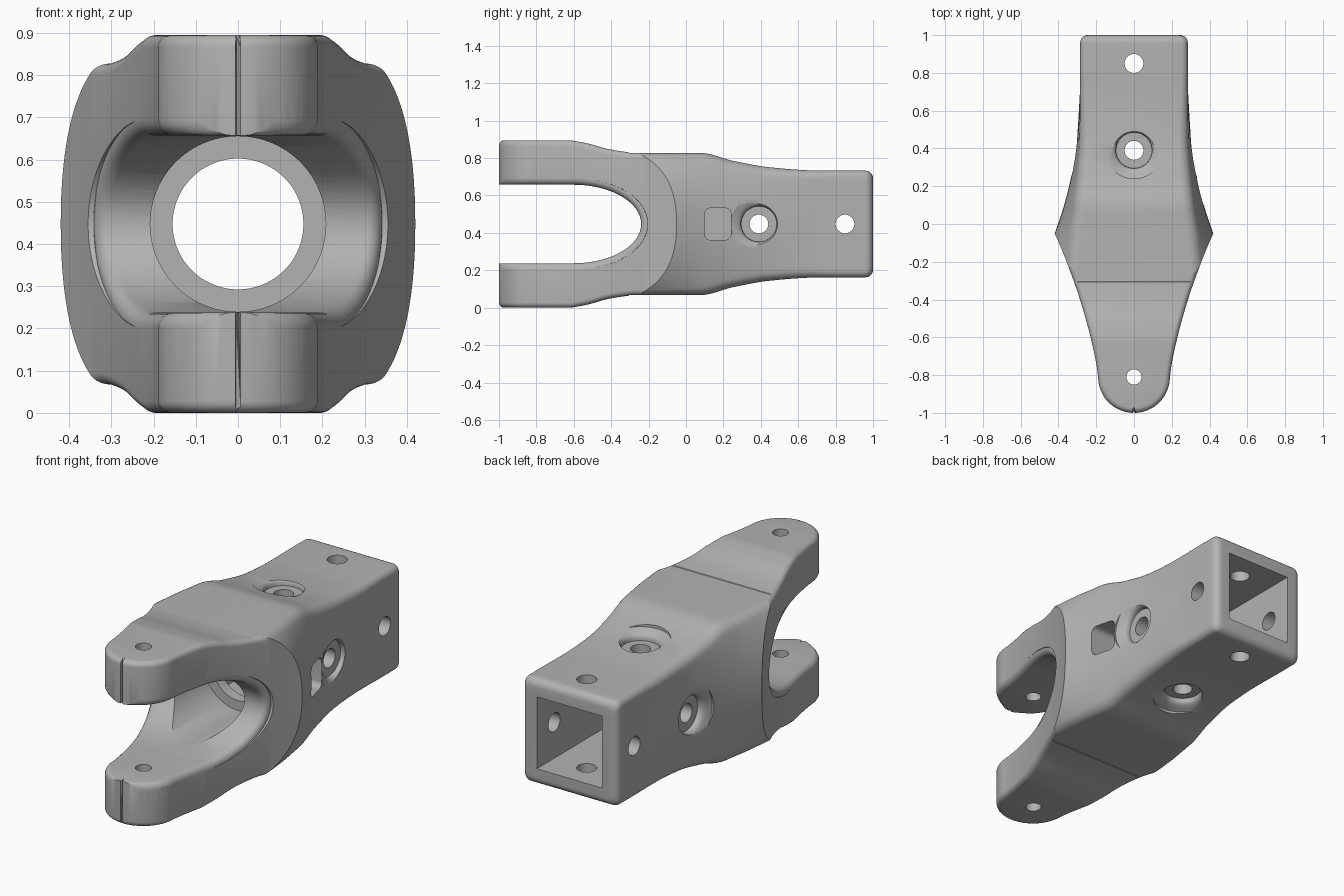
import bpy, bmesh
from math import sin, cos, pi, atan, sqrt, hypot
from mathutils import Matrix, Vector

cube = bpy.data.objects.get("Cube")
if cube:
    bpy.data.objects.remove(cube)

MID = 0.4475      # height of the centre line
TIP_R, TIP_Y = 0.19, -0.81


def curve(pts, y):
    """Monotone smooth interpolation through (y, value) points."""
    if y <= pts[0][0]:
        return pts[0][1]
    if y >= pts[-1][0]:
        return pts[-1][1]
    n = len(pts)
    sec = [(pts[i + 1][1] - pts[i][1]) / (pts[i + 1][0] - pts[i][0]) for i in range(n - 1)]
    def slope(i):
        if i == 0 or i == n - 1:
            return sec[min(i, n - 2)]
        a, b = sec[i - 1], sec[i]
        return 2 * a * b / (a + b) if a * b > 0 else 0
    i = max(k for k in range(n - 1) if pts[k][0] <= y)
    d = pts[i + 1][0] - pts[i][0]
    t = (y - pts[i][0]) / d
    return ((2*t**3 - 3*t*t + 1) * pts[i][1] + (t**3 - 2*t*t + t) * d * slope(i)
            + (3*t*t - 2*t**3) * pts[i + 1][1] + (t**3 - t*t) * d * slope(i + 1))


def loft(name, rings, matrix=Matrix()):
    """Solid skin through closed rings of equal length."""
    bm = bmesh.new()
    vs = [[bm.verts.new(matrix @ Vector(p)) for p in ring] for ring in rings]
    n = len(vs[0])
    for a, b in zip(vs, vs[1:]):
        for j in range(n):
            k = (j + 1) % n
            bm.faces.new((a[j], a[k], b[k], b[j]))
    bm.faces.new(vs[0])
    bm.faces.new(vs[-1])
    bmesh.ops.recalc_face_normals(bm, faces=bm.faces)
    me = bpy.data.meshes.new(name)
    bm.to_mesh(me)
    bm.free()
    ob = bpy.data.objects.new(name, me)
    bpy.context.collection.objects.link(ob)
    return ob


def lathe(name, profile, matrix, n=48):
    return loft(name, [[(r * cos(2*pi*j/n), r * sin(2*pi*j/n), z) for j in range(n)]
                       for r, z in profile], matrix)


def combine(ob, other, operation):
    mod = ob.modifiers.new("cut", "BOOLEAN")
    mod.operation, mod.object, mod.solver = operation, other, "EXACT"
    bpy.context.view_layer.objects.active = ob
    bpy.ops.object.modifier_apply(modifier=mod.name)
    bpy.data.objects.remove(other)


def mirrored(right):
    return right + [(-x, y, z) for x, y, z in reversed(right)]


# Flared rear sleeve: square at the back, barrel-sided towards the fork
SLEEVE_W = [(-1.1, 0.75), (-0.5, 0.6), (-0.27, 0.5), (-0.05, 0.42), (0.1, 0.37),
            (0.25, 0.333), (0.45, 0.302), (0.72, 0.285)]
SLEEVE_H = [(-1.1, 0.65), (-0.4, 0.5), (-0.3, 0.38), (0.08, 0.38), (0.25, 0.338),
            (0.45, 0.303), (0.7, 0.286), (1, 0.285)]
BULGE = [(-0.27, 0.165), (-0.05, 0.1), (0.3, 0.035), (0.7, 0)]
CORNER = [(-0.1, 0.07), (0.3, 0.06), (0.8, 0.035)]


def sleeve_ring(y, shrink=0):
    w, h = curve(SLEEVE_W, y) - shrink, curve(SLEEVE_H, y) - shrink
    b, r = curve(BULGE, y), curve(CORNER, y)
    a0 = atan(2.2 * b / h)
    ze = h - r * (1 - sin(a0))
    def side(z):
        return w - b * (abs(z) / h) ** 2.2
    top = [(side(ze) - r * cos(a0) + r * cos(a), y, ze - r * sin(a0) + r * sin(a))
           for a in (a0 + (pi/2 - a0) * k / 7 for k in range(1, 8))]
    flank = [(side(z), y, z) for z in (ze * (k / 10 - 1) for k in range(21))]
    return mirrored([(x, y, -z) for x, y, z in reversed(top)] + flank + top)


rings = [sleeve_ring(-1.1 + 2.06 * i / 70) for i in range(70)]
for k in range(7):
    a = k * pi / 12
    y = 0.96 + 0.04 * sin(a)
    ring = sleeve_ring(0.96, 0.04 * (1 - cos(a)))
    rings.append([(x, y, z) for x, _, z in ring])
body = loft("yoke_body", rings)

# Tapered fork block with rounded tips and softened edges
FORK_W = [(-0.81, 0.19), (-0.74, 0.2), (-0.58, 0.235), (-0.4, 0.286), (-0.25, 0.338),
          (-0.13, 0.385), (-0.05, 0.42), (0, 0.446)]
FORK_H = [(-0.62, 0.4475), (-0.53, 0.43), (-0.43, 0.402), (-0.35, 0.388), (-0.27, 0.38),
          (-0.2, 0.386), (-0.05, 0.42), (0.15, 0.6)]


def fork_width(y):
    if y < TIP_Y:
        return sqrt(max(TIP_R ** 2 - (y - TIP_Y) ** 2, 0))
    return curve(FORK_W, y)


outline = [(TIP_R * sin(a), TIP_Y - TIP_R * cos(a))
           for a in (0.03 + (pi/2 - 0.03) * k / 18 for k in range(18))]
outline += [(curve(FORK_W, y), y) for y in (TIP_Y + 0.81 * k / 45 for k in range(46))]
outline += [(0.8, 0.15), (0.8, 1.2)]
rings, soft = [], 0.028
for i, (x, y) in enumerate(outline):
    x0, y0 = outline[max(i - 1, 0)]
    x1, y1 = outline[min(i + 1, len(outline) - 1)]
    length = hypot(x1 - x0, y1 - y0)
    nx, ny = (y1 - y0) / length, (x0 - x1) / length
    h = curve(FORK_H, y)
    up = []
    for k in range(7):
        a = k * pi / 12
        d = soft * (1 - cos(a))
        up.append((x - nx * d, y - ny * d, h - soft + soft * sin(a)))
    rings.append(mirrored([(p, q, -z) for p, q, z in reversed(up)] + up))
combine(body, loft("fork_block", rings), "INTERSECT")

# Slot between the prongs, flaring at its outer edges
path = [(-1.1 + 0.5 * k / 25, 0.21, 0, 1) for k in range(25)]
for k in range(33):
    a = pi/2 - k * pi / 32
    nx, nz = sin(0) + cos(a) / 0.36, sin(a) / 0.21
    ln = hypot(nx, nz)
    path.append((-0.6 + 0.36 * cos(a), 0.21 * sin(a), nx / ln, nz / ln))
path += [(y, -z, ny, -nz) for y, z, ny, nz in reversed(path[:25])]


def slot_ring(sign, angle, outer=False):
    r, ring = 0.035, []
    for y, z, ny, nz in path:
        x = max(fork_width(y), 0.05) - r + r * sin(angle)
        off = r * (1 - cos(angle))
        if outer:
            x, off = 0.8, 0.06
        ring.append((sign * x, y + ny * off, z + nz * off))
    return ring


half = [slot_ring(1, k * pi / 12) for k in range(7)] + [slot_ring(1, 0, True)]
left = [[(-x, y, z) for x, y, z in ring] for ring in reversed(half)]
combine(body, loft("slot_cutter", left + half), "DIFFERENCE")

# Stepped round bore opening into the square socket
along_y = Matrix.Rotation(-pi / 2, 4, "X")
combine(body, lathe("bore_cutter", [(0.208, -0.62), (0.208, 0)], along_y, 96), "DIFFERENCE")
combine(body, lathe("passage_cutter", [(0.155, -0.3), (0.155, 0.3)], along_y, 96), "DIFFERENCE")
s = 0.195
square = [(-s, -s), (s, -s), (s, s), (-s, s)]
combine(body, loft("socket_cutter", [[(x, y, z) for x, z in square] for y in (0.06, 1.2)]),
        "DIFFERENCE")

# Pin holes through the prongs and both axes of the sleeve
combine(body, lathe("prong_hole_cutter", [(0.04, -1), (0.04, 1)],
                    Matrix.Translation((0, TIP_Y, 0))), "DIFFERENCE")
for turn in (0, pi / 2):
    for y in (0.39, 0.85):
        place = Matrix.Translation((0, y, 0)) @ Matrix.Rotation(turn, 4, "Y")
        combine(body, lathe("pin_hole_cutter", [(0.05, -1), (0.05, 1)], place), "DIFFERENCE")

# Soft-rimmed seats around the middle pin holes
seat = [(0.095, 0.275), (0.096, 0.29), (0.1, 0.299), (0.109, 0.307), (0.124, 0.314),
        (0.15, 0.325), (0.15, 0.6)]
for k in range(4):
    place = Matrix.Translation((0, 0.39, 0)) @ Matrix.Rotation(k * pi / 2, 4, "Y")
    combine(body, lathe("seat_cutter", seat, place), "DIFFERENCE")

# Rounded window in the left flank
window = []
for k, (sy, sz) in enumerate([(1, 1), (-1, 1), (-1, -1), (1, -1)]):
    for j in range(7):
        a = k * pi / 2 + j * pi / 12
        window.append((0.17 + sy * 0.04 + 0.03 * cos(a), sz * 0.055 + 0.03 * sin(a)))
combine(body, loft("window_cutter", [[(x, y, z) for y, z in window] for x in (0.1, 0.6)]),
        "DIFFERENCE")

# Finish: position, colour and shading
body.data.transform(Matrix.Translation((0, 0, MID)))
grey = bpy.data.materials.new("plain grey")
grey.use_nodes = True
colour = (0.45, 0.45, 0.45, 1)
grey.diffuse_color = colour
grey.node_tree.nodes["Principled BSDF"].inputs["Base Color"].default_value = colour
body.data.materials.clear()
body.data.materials.append(grey)
for p in body.data.polygons:
    p.material_index = 0
bpy.ops.object.select_all(action="DESELECT")
body.select_set(True)
bpy.context.view_layer.objects.active = body
bpy.ops.object.shade_smooth_by_angle(angle=pi / 6)
